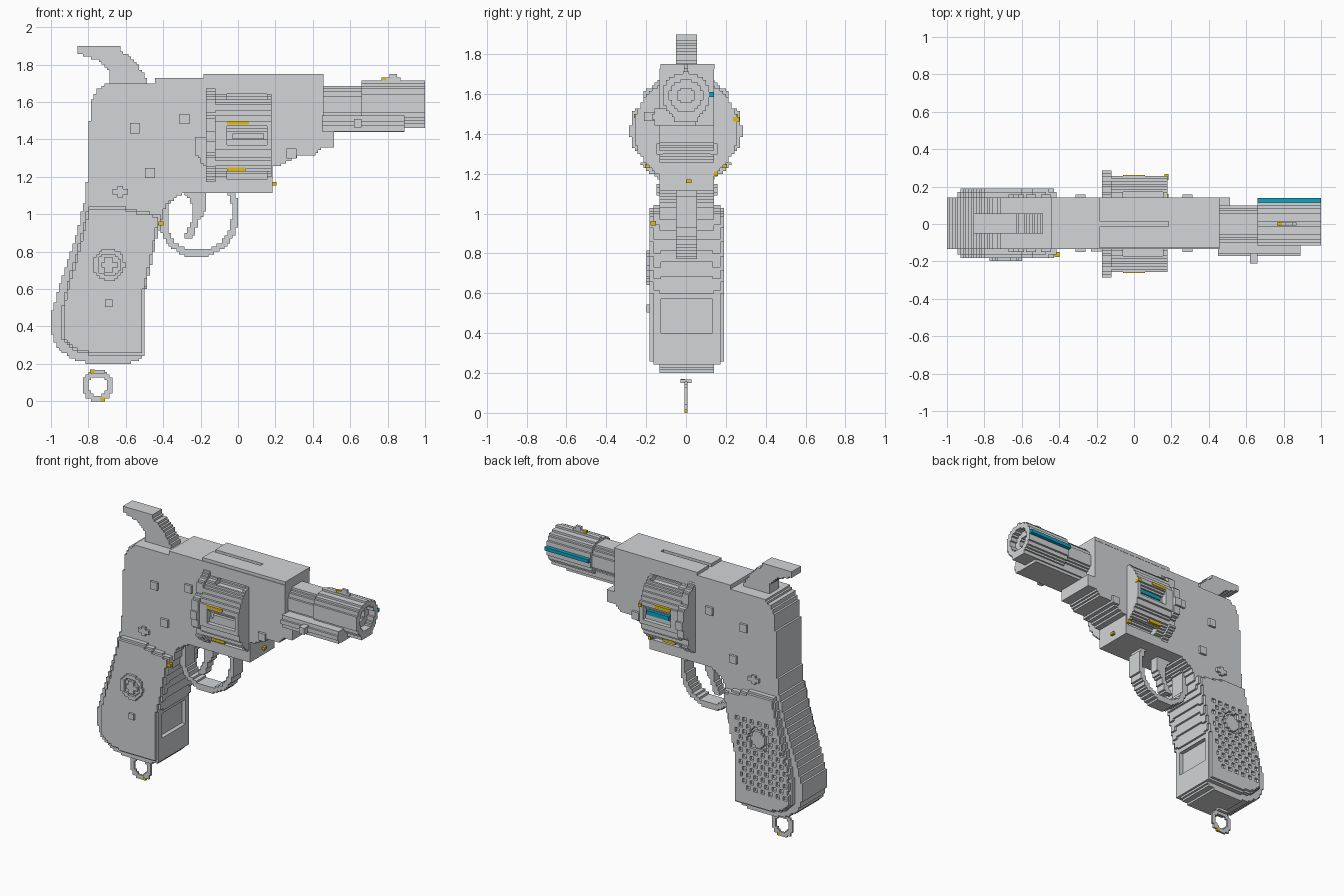
import bpy, bmesh, math
from mathutils import Vector

if "Cube" in bpy.data.objects:
    bpy.data.objects.remove(bpy.data.objects["Cube"])

CELL = 1 / 70      # block size of the stepped style
MID = 0.004        # sideways middle of the body


def material(name, rgb):
    m = bpy.data.materials.new(name)
    m.diffuse_color = (*rgb, 1)
    m.use_nodes = True
    m.node_tree.nodes["Principled BSDF"].inputs["Base Color"].default_value = m.diffuse_color
    return m


GREY = material("steel grey", (0.65, 0.66, 0.675))
GOLD = material("gold", (0.79, 0.53, 0.003))
TEAL = material("teal", (0.005, 0.37, 0.54))


def place(axis, u, v, w):
    return {'x': (w, u, v), 'y': (u, w, v), 'z': (u, v, w)}[axis]


def finish(name, bm, mat):
    bmesh.ops.recalc_face_normals(bm, faces=bm.faces[:])
    me = bpy.data.meshes.new(name)
    bm.to_mesh(me)
    bm.free()
    me.materials.append(mat)
    ob = bpy.data.objects.new(name, me)
    bpy.context.collection.objects.link(ob)
    return ob


def stepped(name, inside, axis, lo, hi, area, mat=GREY):
    """Extrude the blocky outline of a 2D shape along an axis."""
    u0, u1, v0, v1 = (round(a / CELL) for a in area)
    cells = {(i, j) for i in range(u0 - 1, u1 + 1) for j in range(v0 - 1, v1 + 1)
             if inside((i + .5) * CELL, (j + .5) * CELL)}
    bm, cache = bmesh.new(), {}

    def vert(i, j, w):
        if (i, j, w) not in cache:
            cache[i, j, w] = bm.verts.new(place(axis, i * CELL, j * CELL, w))
        return cache[i, j, w]

    for i, j in cells:
        ring = [(i, j), (i + 1, j), (i + 1, j + 1), (i, j + 1)]
        for w in (lo, hi):
            bm.faces.new([vert(*p, w) for p in ring])
        for k, (di, dj) in enumerate([(0, -1), (1, 0), (0, 1), (-1, 0)]):
            if (i + di, j + dj) not in cells:
                a, b = ring[k], ring[(k + 1) % 4]
                bm.faces.new([vert(*a, lo), vert(*b, lo), vert(*b, hi), vert(*a, hi)])
    bmesh.ops.recalc_face_normals(bm, faces=bm.faces[:])
    bmesh.ops.dissolve_limit(bm, angle_limit=0.01, verts=bm.verts[:], edges=bm.edges[:])
    return finish(name, bm, mat)


def box(name, x0, x1, y0, y1, z0, z1, mat=GREY):
    bm = bmesh.new()
    bmesh.ops.create_cube(bm, size=1)
    for v in bm.verts:
        v.co = Vector(((x0 + x1) / 2 + v.co.x * (x1 - x0),
                       (y0 + y1) / 2 + v.co.y * (y1 - y0),
                       (z0 + z1) / 2 + v.co.z * (z1 - z0)))
    return finish(name, bm, mat)


def poly(pts):
    def inside(u, v):
        hit = False
        for (a, b), (c, d) in zip(pts, pts[1:] + pts[:1]):
            if (b > v) != (d > v) and u < (c - a) * (v - b) / (d - b) + a:
                hit = not hit
        return hit
    return inside


def disc(cu, cv, r, hole=0):
    return lambda u, v: hole <= math.hypot(u - cu, v - cv) < r


def rect(a, b, c, d):
    return lambda u, v: a < u < b and c < v < d


def minus(f, *cuts):
    return lambda u, v: f(u, v) and not any(c(u, v) for c in cuts)


# Frame with the window for the drum
frame = poly([(-.70, 1.70), (-.75, 1.67), (-.785, 1.6), (-.80, 1.4), (-.80, 1.22), (-.83, 1.0),
              (-.42, .92), (-.385, 1.06), (-.29, 1.11), (.19, 1.11), (.19, 1.25), (.26, 1.28),
              (.30, 1.305), (.41, 1.32), (.455, 1.355), (.52, 1.36), (.52, 1.44), (.458, 1.44),
              (.458, 1.73), (-.44, 1.73), (-.44, 1.70)])
stepped("frame", minus(frame, rect(-.175, .178, 1.19, 1.65)), 'y', MID - .137, MID + .137,
        (-.9, .6, .9, 1.8))
stepped("top_strap", minus(rect(-.19, .458, -.13, .145), rect(-.185, .19, -.012, .012)),
        'z', 1.725, 1.75, (-.2, .5, -.2, .2))

# Drum with six flutes, closed front band and a notched rear rim
DZ = 1.42
flutes = [disc(.28 * math.cos(k * math.pi / 3), DZ + .28 * math.sin(k * math.pi / 3), .062)
          for k in range(6)]
ring_area = (-.3, .3, 1.1, 1.75)
stepped("drum", minus(disc(0, DZ, .262), *flutes), 'x', -.06, .155, ring_area)
stepped("drum_front", disc(0, DZ, .262), 'x', .155, .18, ring_area)
stepped("drum_rear", disc(0, DZ, .262), 'x', -.12, -.06, ring_area)
notches = [disc(.28 * math.cos(a), DZ + .28 * math.sin(a), .03)
           for a in (k * math.pi / 3 + math.pi / 6 for k in range(6))]
stepped("drum_rim", minus(disc(0, DZ, .28), *notches), 'x', -.17, -.12, ring_area)
for s in (-1, 1):
    box("flute_key", -.03, .14, *sorted((s * .20, s * .235)), 1.402, 1.432, TEAL if s > 0 else GREY)
    for z, y in ((1.49, .262), (1.24, .205)):
        box("drum_inlay", -.06, .06 if z > 1.3 else .04, *sorted((s * (y - .04), s * y)),
            z - .01, z + .01, GOLD)
box("drum_front_mark", .162, .184, .235, .268, 1.462, 1.484, GOLD)
box("lower_front_mark", .162, .184, .13, .16, 1.19, 1.212, GOLD)
box("crane_mark", .17, .205, 0, .028, 1.153, 1.172, GOLD)

# Loading gate behind the drum
stepped("loading_gate", poly([(-.165, 1.42), (-.235, 1.42), (-.235, 1.32), (-.205, 1.3),
                              (-.205, 1.27), (-.165, 1.26)]),
        'y', MID - .15, MID - .13, (-.3, -.1, 1.2, 1.5))

# Barrel, muzzle and bore
BZ = 1.59
barrel_area = (-.2, .2, 1.4, 1.75)
stepped("barrel", disc(0, BZ, .102), 'x', .44, .88, barrel_area)
stepped("muzzle_sleeve", disc(0, BZ, .119, .082), 'x', .66, 1.0, barrel_area)
stepped("bore_ring", disc(0, BZ, .09, .04), 'x', .88, .95, barrel_area)
box("barrel_lug", .45, 1.0, -.06, .06, 1.46, 1.50)
box("teal_stripe", .66, 1.0, .112, .14, 1.586, 1.61, TEAL)
box("front_sight", .77, .87, -.009, .009, 1.70, 1.73)
box("front_sight_tip", .81, .85, -.009, .009, 1.73, 1.75)
box("front_sight_bead", .768, .79, -.010, .010, 1.708, 1.732, GOLD)

# Ejector rod under the barrel
stepped("ejector_rod", disc(-.12, 1.485, .048), 'x', .45, .89, barrel_area)
box("ejector_bridge", .45, .89, -.13, .05, 1.44, 1.50)
box("ejector_knob", .62, .66, -.21, -.15, 1.465, 1.51)

# Hammer
stepped("hammer", poly([(-.855, 1.90), (-.63, 1.90), (-.63, 1.875), (-.58, 1.85), (-.53, 1.79),
                        (-.47, 1.69), (-.69, 1.69), (-.68, 1.76), (-.75, 1.825), (-.83, 1.85),
                        (-.855, 1.86)]),
        'y', -.05, .055, (-.9, -.4, 1.68, 1.95))

# Trigger and its guard
outer = poly([(-.41, 1.10), (-.41, .90), (-.37, .83), (-.28, .775), (-.16, .775), (-.07, .82),
              (-.02, .89), (0, .96), (0, 1.08), (-.03, 1.12), (-.3, 1.12)])
inner = poly([(-.37, 1.05), (-.375, .92), (-.34, .85), (-.26, .81), (-.17, .81), (-.09, .85),
              (-.05, .91), (-.035, .97), (-.035, 1.06), (-.07, 1.14), (-.3, 1.14)])
stepped("trigger_guard", minus(outer, inner), 'y', -.05, .055, (-.5, .1, .7, 1.2))
stepped("trigger", poly([(-.29, 1.12), (-.175, 1.12), (-.175, 1.02), (-.21, .96), (-.24, .88),
                         (-.295, .87), (-.25, .96), (-.245, 1.05)]),
        'y', -.03, .035, (-.4, -.1, .8, 1.2))
box("grip_mark", -.425, -.398, -.177, -.15, .94, .962, GOLD)

# Grip core with a shallow recess in the front strap
grip_area = (-1.05, -.35, .15, 1.1)
core = poly([(-.83, 1.05), (-.855, .92), (-.91, .75), (-.965, .58), (-1.0, .46), (-1.0, .37),
             (-.965, .28), (-.88, .225), (-.76, .195), (-.60, .195), (-.53, .22), (-.505, .25),
             (-.505, .40), (-.525, .40), (-.525, .57), (-.50, .57), (-.465, .75), (-.43, .90),
             (-.40, 1.0), (-.40, 1.05)])
stepped("grip_core", core, 'y', MID - .137, MID + .137, grip_area)

# Grip panels in two layers; the far one has a cut checker pattern
panel = poly([(-.80, 1.04), (-.61, 1.04), (-.50, 1.01), (-.41, 1.0), (-.435, .88), (-.465, .73),
              (-.50, .58), (-.50, .25), (-.58, .24), (-.80, .25), (-.88, .27), (-.94, .33),
              (-.94, .50), (-.91, .64), (-.86, .80), (-.825, .95)])


def top_layer(u, v):
    return all(panel(u + a, v + b) for a in (-.008, .008) for b in (-.012, .012))


def checker(u, v):
    if not .34 < v < .86 or not -.96 + (v - .34) * .42 < u + .06 < -.51 + (v - .34) * .12:
        return False
    if math.hypot(u + .69, v - .73) < .075:
        return math.hypot(u + .69, v - .73) > .055
    i, j = math.floor(u / CELL), math.floor(v / CELL)
    row = j // 3
    return j % 3 != 0 and (i + 2 * (row % 2)) % 4 < 2


for s in (-1, 1):
    side = "left" if s < 0 else "right"
    stepped(side + "_grip_panel", panel, 'y',
            *sorted((MID + s * .13, MID + s * .168)), grip_area)
    stepped(side + "_grip_face", minus(top_layer, checker) if s > 0 else top_layer, 'y',
            *sorted((MID + s * .168, MID + s * .186)), grip_area)

# Medallion and screw on the near panel
medal_area = (-.8, -.55, .6, .85)
stepped("medallion", disc(-.69, .73, .085, .06), 'y', -.198, -.17, medal_area)
stepped("medallion_cross",
        lambda u, v: min(abs(u + .69), abs(v - .73)) < .02 and max(abs(u + .69), abs(v - .73)) < .045,
        'y', -.198, -.17, medal_area)
box("grip_screw", -.71, -.67, -.198, -.17, .505, .545)

# Frame pins on both sides
for s in (-1, 1):
    for k, (x, z) in enumerate([(-.55, 1.46), (-.285, 1.51), (-.47, 1.22), (.285, 1.325)]):
        box("frame_pin", x - .027, x + .027, *sorted((MID + s * .12, MID + s * .153)),
            z - .027, z + .027)
    for w, h in ((.042, .014), (.014, .03)):
        box("frame_cross_pin", -.63 - w, -.63 + w, *sorted((MID + s * .12, MID + s * .153)),
            1.12 - h, 1.12 + h)

# Lanyard ring below the grip
stepped("lanyard_ring", disc(-.75, .08, .083, .052), 'y', -.007, .007, (-.9, -.6, 0, .2))
box("lanyard_cap", -.79, -.71, -.027, .027, .15, .168)
box("lanyard_cap_mark", -.792, -.768, -.0275, -.005, .152, .17, GOLD)
box("lanyard_ring_mark", -.735, -.71, -.008, .008, 0, .02, GOLD)
